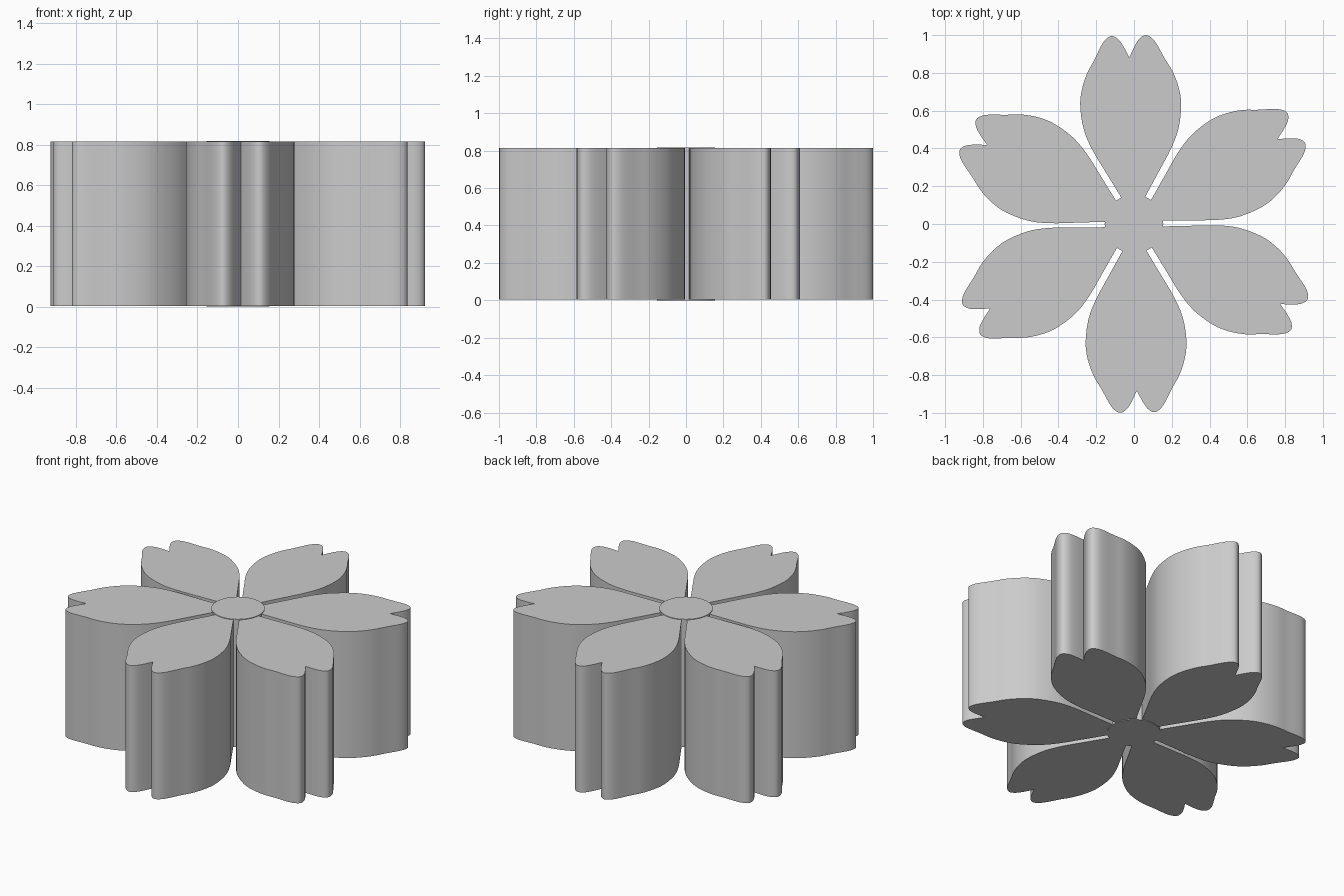
import bpy, bmesh, math
from mathutils import Vector

if "Cube" in bpy.data.objects:
    bpy.data.objects.remove(bpy.data.objects["Cube"])

Z0, Z1 = 0.004, 0.814          # petal bottom and top
DISC_R, DISC_H = 0.155, 0.818  # central hub

# Half outline of a petal: (distance along axis, half width), base to notch
HALF = [(0.06, 0.02), (0.155, 0.071), (0.28, 0.143), (0.395, 0.208),
        (0.50, 0.250), (0.62, 0.267), (0.71, 0.258), (0.80, 0.228),
        (0.87, 0.188), (0.95, 0.146), (0.985, 0.118), (0.998, 0.088),
        (0.979, 0.055), (0.935, 0.026), (0.882, 0.0)]
ANGLES = [30.6, 91.6, 151.7, 210.4, 271.0, 331.3]


def smooth_path(pts, steps=3):
    """Catmull-Rom curve through the points."""
    p = [Vector(q) for q in pts]
    p = [p[0] * 2 - p[1]] + p + [p[-1] * 2 - p[-2]]
    out = []
    for i in range(1, len(p) - 2):
        a, b, c, d = p[i - 1:i + 3]
        for k in range(steps):
            t = k / steps
            out.append(0.5 * (2 * b + (c - a) * t + (2 * a - 5 * b + 4 * c - d) * t * t
                              + (3 * b - a - 3 * c + d) * t ** 3))
    return out + [p[-2]]


def extrude_outline(name, outline, z0, z1):
    bm = bmesh.new()
    face = bm.faces.new([bm.verts.new((x, y, z0)) for x, y in outline])
    ext = bmesh.ops.extrude_face_region(bm, geom=[face], use_keep_orig=True)
    top = [v for v in ext["geom"] if isinstance(v, bmesh.types.BMVert)]
    bmesh.ops.translate(bm, verts=top, vec=(0, 0, z1 - z0))
    bmesh.ops.recalc_face_normals(bm, faces=bm.faces)
    mesh = bpy.data.meshes.new(name)
    bm.to_mesh(mesh)
    bm.free()
    ob = bpy.data.objects.new(name, mesh)
    bpy.context.collection.objects.link(ob)
    bpy.ops.object.select_all(action='DESELECT')
    ob.select_set(True)
    bpy.context.view_layer.objects.active = ob
    bpy.ops.object.shade_smooth_by_angle(angle=math.radians(30))
    return ob


# Six notched petals
half = smooth_path(HALF)
outline = [(u, -v) for u, v in half] + [(u, v) for u, v in reversed(half[:-1])]
for i, deg in enumerate(ANGLES):
    c, s = math.cos(math.radians(deg)), math.sin(math.radians(deg))
    extrude_outline(f"petal_{i + 1}", [(u * c - v * s, u * s + v * c) for u, v in outline], Z0, Z1)

# Central hub joining the petals
circle = [(DISC_R * math.cos(a), DISC_R * math.sin(a))
          for a in (2 * math.pi * k / 48 for k in range(48))]
extrude_outline("center_hub", circle, 0.0, DISC_H)
